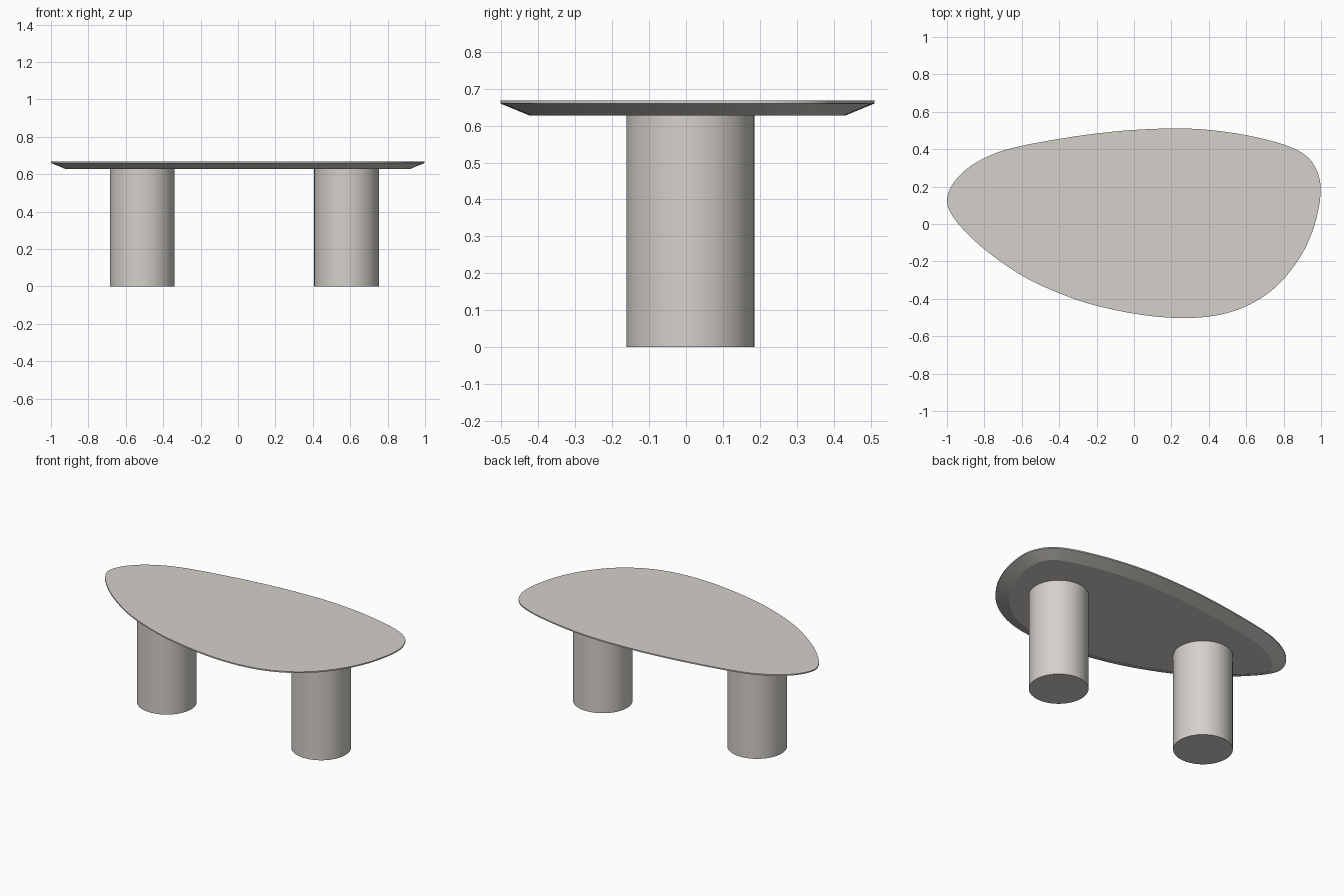
import bpy, bmesh, math
from mathutils import Vector

if "Cube" in bpy.data.objects:
    bpy.data.objects.remove(bpy.data.objects["Cube"])

stone = bpy.data.materials.new("warm_grey_stone")
stone.diffuse_color = (0.66, 0.63, 0.59, 1)
stone.use_nodes = True
stone.node_tree.nodes["Principled BSDF"].inputs["Base Color"].default_value = stone.diffuse_color

# Tabletop outline, clockwise from the left tip
OUTLINE = [(-1, .135), (-.965, .22), (-.88, .305), (-.75, .375), (-.6, .418), (-.4, .455),
           (-.2, .484), (0, .503), (.22, .511), (.4, .503), (.6, .475), (.8, .425),
           (.92, .365), (.98, .28), (.998, .18), (.98, .05), (.94, -.075), (.87, -.205),
           (.76, -.335), (.62, -.43), (.46, -.485), (.27, -.503), (.05, -.487),
           (-.2, -.437), (-.4, -.37), (-.6, -.275), (-.8, -.135), (-.93, -.01), (-.985, .07)]


def smooth_loop(pts, steps):
    """Closed Catmull-Rom curve through the points."""
    p = [Vector(q) for q in pts]
    n, out = len(p), []
    for i in range(n):
        a, b, c, d = p[i - 1], p[i], p[(i + 1) % n], p[(i + 2) % n]
        for s in range(steps):
            t = s / steps
            out.append(0.5 * (2 * b + (c - a) * t + (2 * a - 5 * b + 4 * c - d) * t ** 2
                              + (3 * b - a - 3 * c + d) * t ** 3))
    return out


def inset(loop, dist):
    """Move a clockwise loop inward along its normals."""
    n, out = len(loop), []
    for i in range(n):
        t = (loop[(i + 1) % n] - loop[i - 1]).normalized()
        out.append(loop[i] + Vector((t.y, -t.x)) * dist)
    return out


def finish(bm, name):
    bmesh.ops.recalc_face_normals(bm, faces=bm.faces)
    me = bpy.data.meshes.new(name)
    bm.to_mesh(me)
    bm.free()
    me.materials.append(stone)
    ob = bpy.data.objects.new(name, me)
    bpy.context.collection.objects.link(ob)
    bpy.ops.object.select_all(action='DESELECT')
    ob.select_set(True)
    bpy.context.view_layer.objects.active = ob
    bpy.ops.object.shade_smooth_by_angle(angle=math.radians(20))
    return ob


# Tabletop: thin vertical rim, then a wide undercut bevel
rim = smooth_loop(OUTLINE, 5)
bm = bmesh.new()
rings = [[bm.verts.new((q.x, q.y, z)) for q in inset(rim, d)]
         for d, z in ((0, .668), (0, .660), (.08, .627))]
bm.faces.new(rings[0])
bm.faces.new(rings[-1][::-1])
for a, b in zip(rings, rings[1:]):
    for i in range(len(a)):
        j = (i + 1) % len(a)
        bm.faces.new((a[i], a[j], b[j], b[i]))
finish(bm, "tabletop")

# Two cylindrical legs
for name, x in (("left_leg", -.512), ("right_leg", .58)):
    bm = bmesh.new()
    bmesh.ops.create_cone(bm, cap_ends=True, segments=64, radius1=.173, radius2=.173, depth=.628)
    bmesh.ops.translate(bm, verts=bm.verts, vec=(x, .012, .314))
    finish(bm, name)
